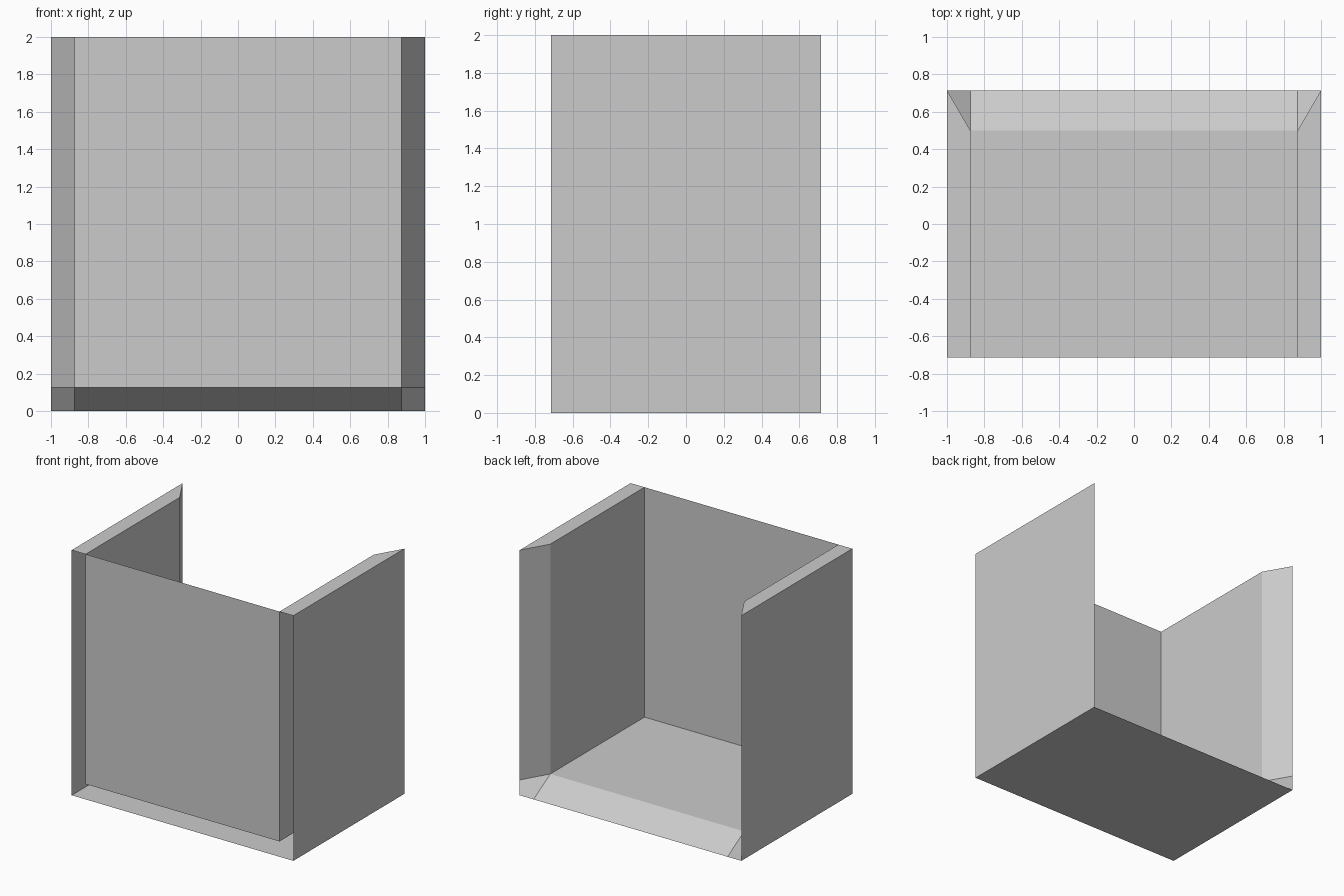
import bpy, bmesh

if "Cube" in bpy.data.objects:
    bpy.data.objects.remove(bpy.data.objects["Cube"])

D, W, T, H = 0.715, 1.0, 0.125, 2.0   # half depth, half width, wall thickness, height
BEVEL_Y = 0.5                         # where the inner faces start to flare outward
I = W - T

# U-shaped sections: inner lining and outer shell (x, z)
inner = [(-I, H), (-I, T), (I, T), (I, H)]
outer = [(-W, H), (-W, T), (-W, 0), (-I, 0), (I, 0), (W, 0), (W, T), (W, H)]

bm = bmesh.new()


def loop(profile, y):
    return [bm.verts.new((x, y, z)) for x, z in profile]


def band(a, b):
    for k in range(len(a) - 1):
        bm.faces.new((a[k], a[k + 1], b[k + 1], b[k]))


in_front, in_back = loop(inner, -D), loop(inner, BEVEL_Y)
out_back, out_front = loop(outer, D), loop(outer, -D)

# Inner lining, outer shell and thin front panel (gap around it stays open)
band(in_front, in_back)
band(out_back, out_front)
bm.faces.new(in_front)

# Flared opening: sides, floor and corner pieces
for k, (p, q) in enumerate(((0, 1), (3, 4), (6, 7))):
    bm.faces.new((in_back[k], in_back[k + 1], out_back[q], out_back[p]))
for k, p in ((1, 1), (2, 4)):
    bm.faces.new((in_back[k], out_back[p + 2], out_back[p + 1], out_back[p]))

# Top rims of the side walls
for e in (0, -1):
    bm.faces.new((in_front[e], in_back[e], out_back[e], out_front[e]))

bmesh.ops.recalc_face_normals(bm, faces=bm.faces[:])
mesh = bpy.data.meshes.new("open_alcove")
bm.to_mesh(mesh)
bm.free()
bpy.context.collection.objects.link(bpy.data.objects.new("open_alcove", mesh))
